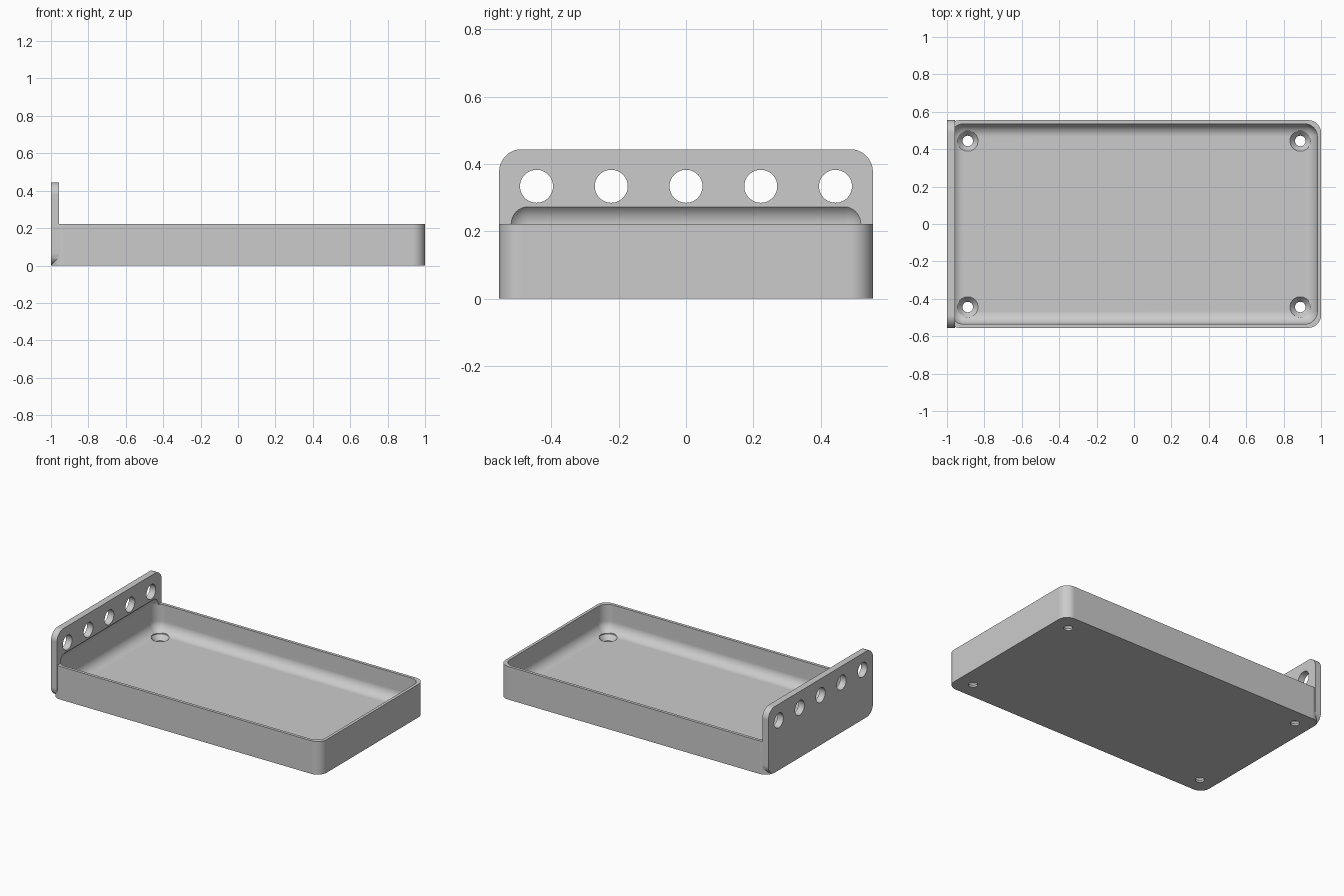
import bpy, bmesh
from math import radians
from mathutils import Matrix, Vector

if "Cube" in bpy.data.objects:
    bpy.data.objects.remove(bpy.data.objects["Cube"], do_unlink=True)

HALF_WIDTH = 0.555     # half of the tray width
TRAY_TOP = 0.222
THICK = 0.044          # floor and end plate thickness
RIM = 0.02             # side wall thickness
RADIUS = 0.067         # shared corner radius

grey = bpy.data.materials.new("plain grey")
grey.use_nodes = True
colour = (0.6, 0.6, 0.6, 1)
grey.diffuse_color = colour
grey.node_tree.nodes["Principled BSDF"].inputs["Base Color"].default_value = colour


def finish(name, bm):
    mesh = bpy.data.meshes.new(name)
    bm.to_mesh(mesh)
    bm.free()
    mesh.materials.append(grey)
    obj = bpy.data.objects.new(name, mesh)
    bpy.context.collection.objects.link(obj)
    return obj


def rounded_box(name, low, high, axis=None):
    """Box with the edges along one axis rounded, or all edges if axis is None."""
    low, high = Vector(low), Vector(high)
    bm = bmesh.new()
    bmesh.ops.create_cube(bm, size=1)
    bmesh.ops.scale(bm, vec=high - low, verts=bm.verts)
    bmesh.ops.translate(bm, vec=(low + high) / 2, verts=bm.verts)
    edges = [e for e in bm.edges if axis is None
             or abs(e.verts[0].co[axis] - e.verts[1].co[axis]) > 1e-4]
    bmesh.ops.bevel(bm, geom=edges, offset=RADIUS, segments=12,
                    profile=0.5, affect='EDGES', clamp_overlap=False)
    return finish(name, bm)


def cone(bm, r_low, r_high, depth, matrix):
    bmesh.ops.create_cone(bm, cap_ends=True, segments=48, radius1=r_low,
                          radius2=r_high, depth=depth, matrix=matrix)


def combine(target, other, operation):
    other.hide_render = True
    mod = target.modifiers.new(operation.lower(), 'BOOLEAN')
    mod.operation = operation
    mod.solver = 'EXACT'
    mod.object = other
    bpy.ops.object.select_all(action='DESELECT')
    bpy.context.view_layer.objects.active = target
    target.select_set(True)
    bpy.ops.object.modifier_apply(modifier=mod.name)
    bpy.data.objects.remove(other, do_unlink=True)


# Tray body and tall end plate
tray = rounded_box("tray", (-1, -HALF_WIDTH, 0), (1, HALF_WIDTH, TRAY_TOP), axis=2)
plate = rounded_box("end_plate", (-1, -HALF_WIDTH, 0),
                    (THICK - 1, HALF_WIDTH, 2 * TRAY_TOP), axis=0)
combine(tray, plate, 'UNION')

# Soft-edged hollow, which also bites slightly into the plate
inner_x, inner_y = 1 - RIM, HALF_WIDTH - RIM
hollow = rounded_box("hollow_cutter", (-inner_x, -inner_y, THICK),
                     (inner_x, inner_y, TRAY_TOP + RADIUS))
combine(tray, hollow, 'DIFFERENCE')

# Row of round holes through the end plate
bm = bmesh.new()
for i in range(-2, 3):
    place = Matrix.Translation((-0.98, i * 0.222, 0.334)) @ Matrix.Rotation(radians(90), 4, 'Y')
    cone(bm, 0.049, 0.049, 0.2, place)
combine(tray, finish("plate_hole_cutter", bm), 'DIFFERENCE')

# Countersunk screw holes in the floor: shank, cone, then clearance
for name, r_low, r_high, low, high in (
        ("shank_cutter", 0.028, 0.028, -0.05, 0.1),
        ("countersink_cutter", 0.028, 0.055, 0.012, THICK),
        ("clearance_cutter", 0.055, 0.055, THICK, 0.1)):
    bm = bmesh.new()
    for sx in (-1, 1):
        for sy in (-1, 1):
            cone(bm, r_low, r_high, high - low,
                 Matrix.Translation((sx * 0.889, sy * 0.444, (low + high) / 2)))
    combine(tray, finish(name, bm), 'DIFFERENCE')

# Smooth rounds with crisp edges
bpy.ops.object.shade_smooth_by_angle(angle=radians(30))
weighted = tray.modifiers.new("even_shading", 'WEIGHTED_NORMAL')
weighted.keep_sharp = True
